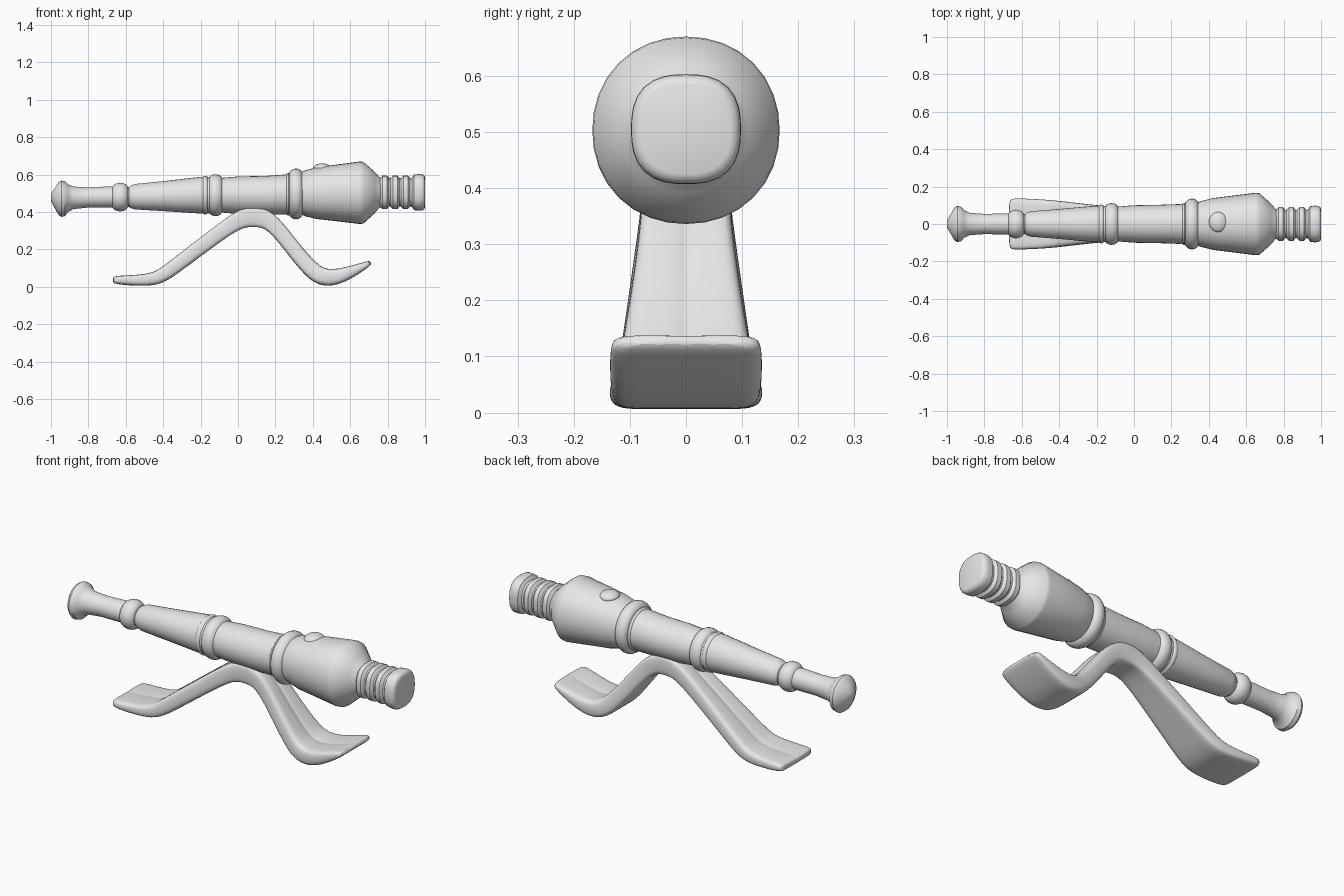
import bpy, bmesh, math
from mathutils import Vector

cube = bpy.data.objects.get("Cube")
if cube:
    bpy.data.objects.remove(cube, do_unlink=True)

# One plain clay colour for everything
clay = bpy.data.materials.new("grey_clay")
clay.use_nodes = True
clay.diffuse_color = (0.8, 0.8, 0.8, 1)
clay.node_tree.nodes["Principled BSDF"].inputs["Base Color"].default_value = clay.diffuse_color


def skin(name, loops, levels=1, angle=40):
    """Join a row of vertex loops into one closed, smooth tube."""
    mesh = bpy.data.meshes.new(name)
    bm = bmesh.new()
    rows = [[bm.verts.new(point) for point in loop] for loop in loops]
    for near, far in zip(rows, rows[1:]):
        for i in range(len(near)):
            j = (i + 1) % len(near)
            bm.faces.new((near[i], near[j], far[j], far[i]))
    bm.faces.new(rows[0])
    bm.faces.new(rows[-1])
    bmesh.ops.recalc_face_normals(bm, faces=bm.faces)
    bm.to_mesh(mesh)
    bm.free()
    obj = bpy.data.objects.new(name, mesh)
    bpy.context.collection.objects.link(obj)
    mesh.materials.append(clay)
    if levels:
        subsurf = obj.modifiers.new("soften", "SUBSURF")
        subsurf.levels = subsurf.render_levels = levels
    bpy.ops.object.select_all(action="DESELECT")
    bpy.context.view_layer.objects.active = obj
    obj.select_set(True)
    bpy.ops.object.shade_smooth_by_angle(angle=math.radians(angle))
    return obj


def rounded_loop(x, radius, height, squareness=2.0, sides=32):
    """Circle or rounded square facing along x."""
    loop = []
    for i in range(sides):
        a = math.tau * i / sides
        c, s = math.cos(a), math.sin(a)
        r = radius / (abs(c) ** squareness + abs(s) ** squareness) ** (1 / squareness)
        loop.append((x, r * c, height + r * s))
    return loop


def turned(name, profile, squareness=2.0, levels=0):
    """Turned part from (x, radius, axis height) points."""
    return skin(name, [rounded_loop(*p, squareness) for p in profile], levels)


def ring(name, x, half_width, radius, height):
    """Bulging band around the tube."""
    depth = 0.035
    profile = []
    for i in range(9):
        a = math.pi * i / 8
        profile.append((x - half_width * math.cos(a), radius - depth + depth * math.sin(a), height))
    return turned(name, profile)


# Flared eyepiece and thin tube
turned("eyepiece", [
    (-1, 0.02, 0.48), (-0.985, 0.045, 0.475), (-0.96, 0.087, 0.472), (-0.945, 0.097, 0.471),
    (-0.925, 0.093, 0.471), (-0.91, 0.075, 0.474), (-0.88, 0.06, 0.476),
    (-0.8, 0.054, 0.478), (-0.7, 0.056, 0.48), (-0.55, 0.052, 0.48)])

# Tapered barrel and straight centre body
turned("tapered_barrel", [
    (-0.59, 0.045, 0.48), (-0.575, 0.06, 0.481), (-0.55, 0.068, 0.482),
    (-0.4, 0.08, 0.485), (-0.2, 0.098, 0.49), (-0.1, 0.095, 0.49)])
turned("centre_body", [
    (-0.12, 0.09, 0.49), (-0.06, 0.095, 0.49), (0, 0.1, 0.49),
    (0.15, 0.103, 0.49), (0.26, 0.107, 0.494), (0.36, 0.105, 0.498)])

# Bands
for label, x, half_width, radius, height in [
        ("eyepiece", -0.63, 0.045, 0.077, 0.48),
        ("barrel", -0.12, 0.04, 0.112, 0.49),
        ("barrel_small", -0.175, 0.022, 0.104, 0.49),
        ("body", 0.31, 0.038, 0.136, 0.497),
        ("body_small", 0.27, 0.018, 0.114, 0.495)]:
    ring(label + "_ring", x, half_width, radius, height)

# Wide housing with a chamfered shoulder
turned("housing", [
    (0.33, 0.11, 0.5), (0.36, 0.123, 0.5), (0.42, 0.138, 0.501), (0.5, 0.148, 0.502),
    (0.65, 0.167, 0.503), (0.67, 0.165, 0.503), (0.73, 0.112, 0.504),
    (0.755, 0.083, 0.505), (0.78, 0.07, 0.505)], squareness=2.1)

# Small raised knob on top of the housing
bpy.ops.mesh.primitive_uv_sphere_add(segments=20, ring_count=10, radius=1, location=(0.45, 0.01, 0.632))
knob = bpy.context.object
knob.name = "housing_knob"
knob.scale = (0.05, 0.055, 0.028)
knob.data.materials.append(clay)
bpy.ops.object.shade_smooth_by_angle(angle=math.radians(40))

# Threaded neck with a rounded square end
thread = [(0.74, 0.075, 0.505)]
for i in range(3):
    start = 0.76 + 0.056 * i
    thread += [(start, 0.076, 0.505), (start + 0.012, 0.09, 0.505),
               (start + 0.036, 0.09, 0.505), (start + 0.048, 0.076, 0.505)]
thread += [(0.93, 0.078, 0.505), (0.942, 0.095, 0.505), (0.965, 0.098, 0.505),
           (0.985, 0.097, 0.505), (0.996, 0.09, 0.505), (1, 0.08, 0.505)]
turned("threaded_neck", thread, squareness=2.6)


def strap_loop(x, z, thickness, half_width, across):
    """Flat strap section with rounded edges and a shallow groove on top."""
    half = thickness / 2
    shape = [(0, 0.8), (0.12, 0.95), (0.5, 1), (0.88, 1), (1, 0.6),
             (1, -0.6), (0.88, -1), (0.5, -1), (0, -1)]
    shape += [(-u, v) for u, v in reversed(shape[1:-1])]
    centre = Vector((x, 0, z))
    return [centre + Vector((0, u * half_width, 0)) + across * (v * half) for u, v in shape]


# Bent stand: x, z, thickness, half width along the centre line
path = [
    (-0.67, 0.038, 0.025, 0.125), (-0.655, 0.037, 0.045, 0.138), (-0.57, 0.034, 0.055, 0.136),
    (-0.46, 0.038, 0.068, 0.13), (-0.4, 0.062, 0.078, 0.124), (-0.3, 0.138, 0.08, 0.112),
    (-0.17, 0.236, 0.082, 0.098), (-0.05, 0.325, 0.086, 0.085), (0.02, 0.366, 0.098, 0.08),
    (0.09, 0.38, 0.12, 0.08), (0.16, 0.36, 0.098, 0.08), (0.22, 0.302, 0.084, 0.085),
    (0.31, 0.185, 0.084, 0.102), (0.39, 0.092, 0.09, 0.118), (0.44, 0.056, 0.097, 0.128),
    (0.5, 0.047, 0.092, 0.134), (0.58, 0.068, 0.072, 0.136), (0.69, 0.119, 0.036, 0.136),
    (0.71, 0.132, 0.018, 0.125)]
sections = []
for i, (x, z, thickness, half_width) in enumerate(path):
    before, after = path[max(i - 1, 0)], path[min(i + 1, len(path) - 1)]
    across = Vector((before[1] - after[1], 0, after[0] - before[0])).normalized()
    sections.append(strap_loop(x, z, thickness, half_width, across))
skin("bent_stand", sections, levels=2, angle=60)
